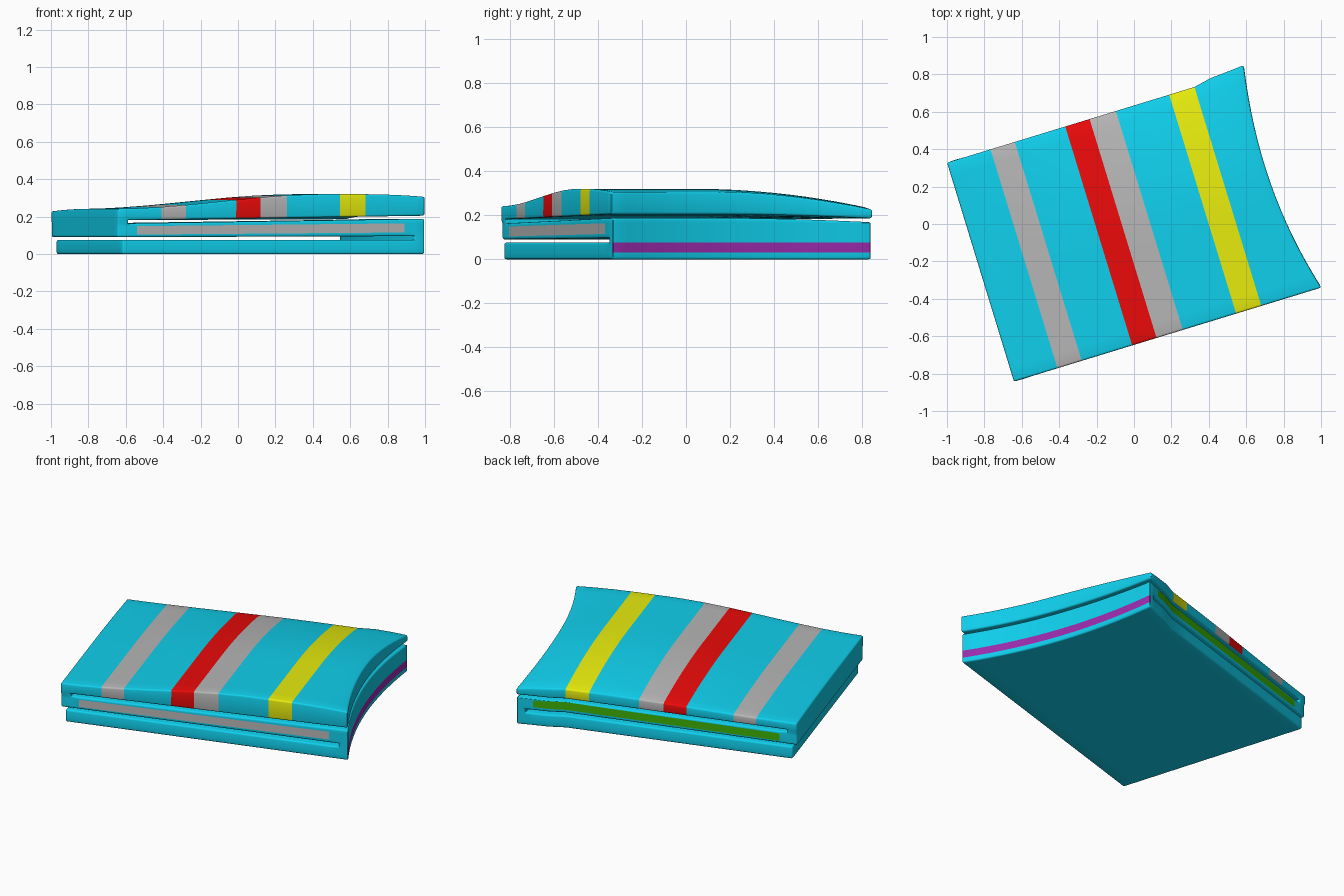
import bpy, bmesh, math
from mathutils import Matrix

cube = bpy.data.objects.get("Cube")
if cube:
    bpy.data.objects.remove(cube, do_unlink=True)


def material(name, rgb):
    mat = bpy.data.materials.new(name)
    mat.use_nodes = True
    mat.diffuse_color = (*rgb, 1)
    mat.node_tree.nodes["Principled BSDF"].inputs["Base Color"].default_value = (*rgb, 1)
    return mat


BODY, GREY, RED, YELLOW, PURPLE, GREEN = range(6)
materials = [
    material("cyan_cloth", (0.005, 0.63, 0.85)),
    material("grey_stripe", (0.47, 0.47, 0.47)),
    material("red_stripe", (0.84, 0.003, 0.003)),
    material("yellow_stripe", (0.80, 0.84, 0.004)),
    material("purple_stripe", (0.33, 0.025, 0.42)),
    material("green_stripe", (0.045, 0.45, 0.002)),
]

# Lengthwise stations: fold ends, side band ends and stripe borders
STATIONS = [-0.86, -0.8, -0.753, -0.617, -0.481, -0.34, -0.199, -0.063,
            0.084, 0.233, 0.382, 0.523, 0.635, 0.743, 0.8, 0.857]
STRIPES = {3: GREY, 6: RED, 7: GREY, 10: YELLOW}
COLS = len(STATIONS) - 1
SLICES = 16
# Rows of the stack from the ground up
PURPLE_ROW, LOWER_GAP, BAND_ROW, UPPER_GAP, TOP_ROW = 1, 2, 4, 6, 7
ROWS = 8


def top_height(u, t):
    """Crown of the upper layer, lower along the back edge and the left fold."""
    s = min(max((u + 0.86) / 1.15, 0), 1)
    ease = s * s * (3 - 2 * s)
    droop = max(u - 0.5, 0) ** 2
    front = 0.242 + 0.078 * ease - 0.11 * droop
    back = 0.228 + 0.016 * ease - 0.17 * droop
    return back + (front - back) * t


def point(i, j, k):
    """Position of a lattice corner: station i, level j, slice k."""
    u = STATIONS[i]
    v = -0.618 + 1.224 * k / SLICES
    s = (u + 0.86) / 1.72
    t = 1 - (max(v + 0.1, 0) / 0.72) ** 2
    sag = 0.02 * s * (1 - t)
    levels = [0, 0.03, 0.076, 0.09 + 0.006 * s, 0.103 + 0.013 * s,
              0.148 + 0.017 * s, 0.163 + 0.025 * s - sag,
              0.18 + 0.025 * s - sag, top_height(u, t)]
    # Inward curve of the right end and flared back corner
    if u > 0.523:
        edge = 0.76 + 0.19 * (v - 0.1) ** 2
        u = 0.523 + (u - 0.523) * (edge - 0.523) / (0.857 - 0.523)
        v += 0.035 * s ** 4 * (k / SLICES) ** 4
    # Lower layers sit slightly inside the top one
    if j <= LOWER_GAP and i == 0:
        u += 0.027
    if j < TOP_ROW:
        v *= 0.99
    return u, v, levels[j]


def filled(i, j, k):
    if not (0 <= i < COLS and 0 <= j < ROWS and 0 <= k < SLICES):
        return False
    if j == LOWER_GAP:
        return i == COLS - 1
    if j == UPPER_GAP:
        return i == 0
    return True


def face_material(i, j, axis, step):
    if j == TOP_ROW and i in STRIPES and (axis == 2 or (axis, step) == (1, 1)):
        return STRIPES[i]
    if j == BAND_ROW and axis == 2 and 2 <= i < COLS - 2:
        return GREY if step < 0 else GREEN
    if j == PURPLE_ROW and axis == 0 and step > 0:
        return PURPLE
    return BODY


# Skin the zigzag fold: one face wherever cloth meets air
bm = bmesh.new()
corners = {}


def corner(key):
    if key not in corners:
        corners[key] = bm.verts.new(point(*key))
    return corners[key]


for i in range(COLS):
    for j in range(ROWS):
        for k in range(SLICES):
            if not filled(i, j, k):
                continue
            for axis in range(3):
                for step in (-1, 1):
                    near = [i, j, k]
                    near[axis] += step
                    if filled(*near):
                        continue
                    keys = []
                    for a, b in ((0, 0), (1, 0), (1, 1), (0, 1)):
                        key = [i, j, k]
                        key[axis] += step > 0
                        key[(axis + 1) % 3] += a
                        key[(axis + 2) % 3] += b
                        keys.append(tuple(key))
                    face = bm.faces.new([corner(c) for c in keys])
                    face.material_index = face_material(i, j, axis, step)
bmesh.ops.recalc_face_normals(bm, faces=bm.faces)
bm.normal_update()

# Soften the outer edges of the cloth
rims = [e for e in bm.edges
        if len(e.link_faces) == 2 and e.is_convex and e.calc_face_angle() > 0.7]
bmesh.ops.bevel(bm, geom=rims, offset=0.01, offset_type='OFFSET', segments=3,
                profile=0.5, affect='EDGES', clamp_overlap=False, material=-1)

# Turn the folded cloth on the ground
bmesh.ops.transform(bm, matrix=Matrix.Rotation(math.radians(17), 4, 'Z'), verts=bm.verts)

mesh = bpy.data.meshes.new("folded_blanket")
bm.to_mesh(mesh)
bm.free()
for mat in materials:
    mesh.materials.append(mat)
blanket = bpy.data.objects.new("folded_blanket", mesh)
bpy.context.collection.objects.link(blanket)

bpy.ops.object.select_all(action='DESELECT')
blanket.select_set(True)
bpy.context.view_layer.objects.active = blanket
bpy.ops.object.shade_smooth_by_angle(angle=math.radians(35))
